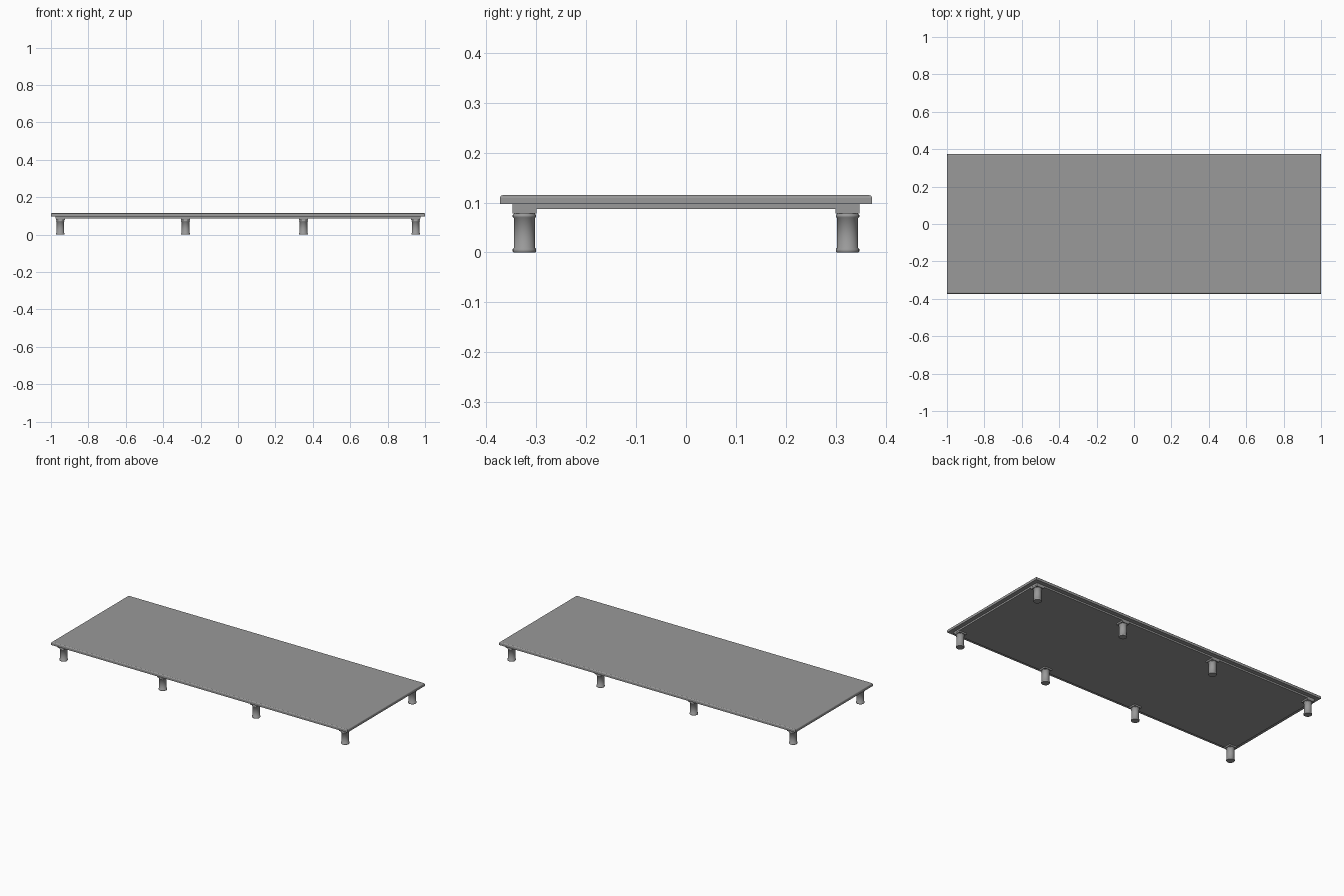
import bpy, bmesh, math

cube = bpy.data.objects.get("Cube")
if cube:
    bpy.data.objects.remove(cube, do_unlink=True)

grey = bpy.data.materials.new("plain grey")
grey.use_nodes = True
colour = (0.32, 0.32, 0.32, 1)
grey.diffuse_color = colour
grey.node_tree.nodes["Principled BSDF"].inputs["Base Color"].default_value = colour


def add_object(name, bm):
    mesh = bpy.data.meshes.new(name)
    bm.to_mesh(mesh)
    bm.free()
    mesh.materials.append(grey)
    obj = bpy.data.objects.new(name, mesh)
    bpy.context.collection.objects.link(obj)
    return obj


def box(name, x, y, half_x, half_y, z0, z1, top_round=0):
    bm = bmesh.new()
    bmesh.ops.create_cube(bm, size=1)
    for v in bm.verts:
        v.co = (x + v.co.x * 2 * half_x, y + v.co.y * 2 * half_y,
                z1 if v.co.z > 0 else z0)
    if top_round:
        edges = [e for e in bm.edges if all(v.co.z == max(w.co.z for w in bm.verts) for v in e.verts)]
        bmesh.ops.bevel(bm, geom=edges, offset=top_round, segments=3,
                        profile=0.5, affect='EDGES')
    return add_object(name, bm)


def turned(name, x, y, profile, sides=24):
    """Closed solid of revolution from (radius, height) points."""
    bm = bmesh.new()
    rings = [[bm.verts.new((x + r * math.cos(math.tau * i / sides),
                            y + r * math.sin(math.tau * i / sides), z))
              for i in range(sides)] for r, z in profile]
    for low, high in zip(rings, rings[1:]):
        for i in range(sides):
            j = (i + 1) % sides
            bm.faces.new((low[i], low[j], high[j], high[i])).smooth = True
    bm.faces.new(rings[0][::-1])
    bm.faces.new(rings[-1])
    for e in bm.edges:
        e.smooth = len(e.link_faces) == 2 and e.calc_face_angle() < math.radians(30)
    return add_object(name, bm)


# Deck slab with rounded top edge, and the recessed panel below it
box("deck_top", 0, 0, 1, 0.373, 0.097, 0.115, top_round=0.006)
box("under_panel", 0, 0, 0.975, 0.348, 0.087, 0.098)

# Two rows of feet: square mounting plate, collar, post and base ring
foot_profile = [(0.022, 0), (0.0235, 0.002), (0.0235, 0.007), (0.021, 0.009),
                (0.021, 0.069), (0.0235, 0.071), (0.0235, 0.075), (0.021, 0.077),
                (0.021, 0.08)]
for side, y in (("front", -0.324), ("back", 0.324)):
    for number, x in enumerate((-0.95, -0.28, 0.35, 0.95), 1):
        box(f"{side}_mount_{number}", x, y, 0.024, 0.024, 0.078, 0.09)
        turned(f"{side}_foot_{number}", x, y, foot_profile)
